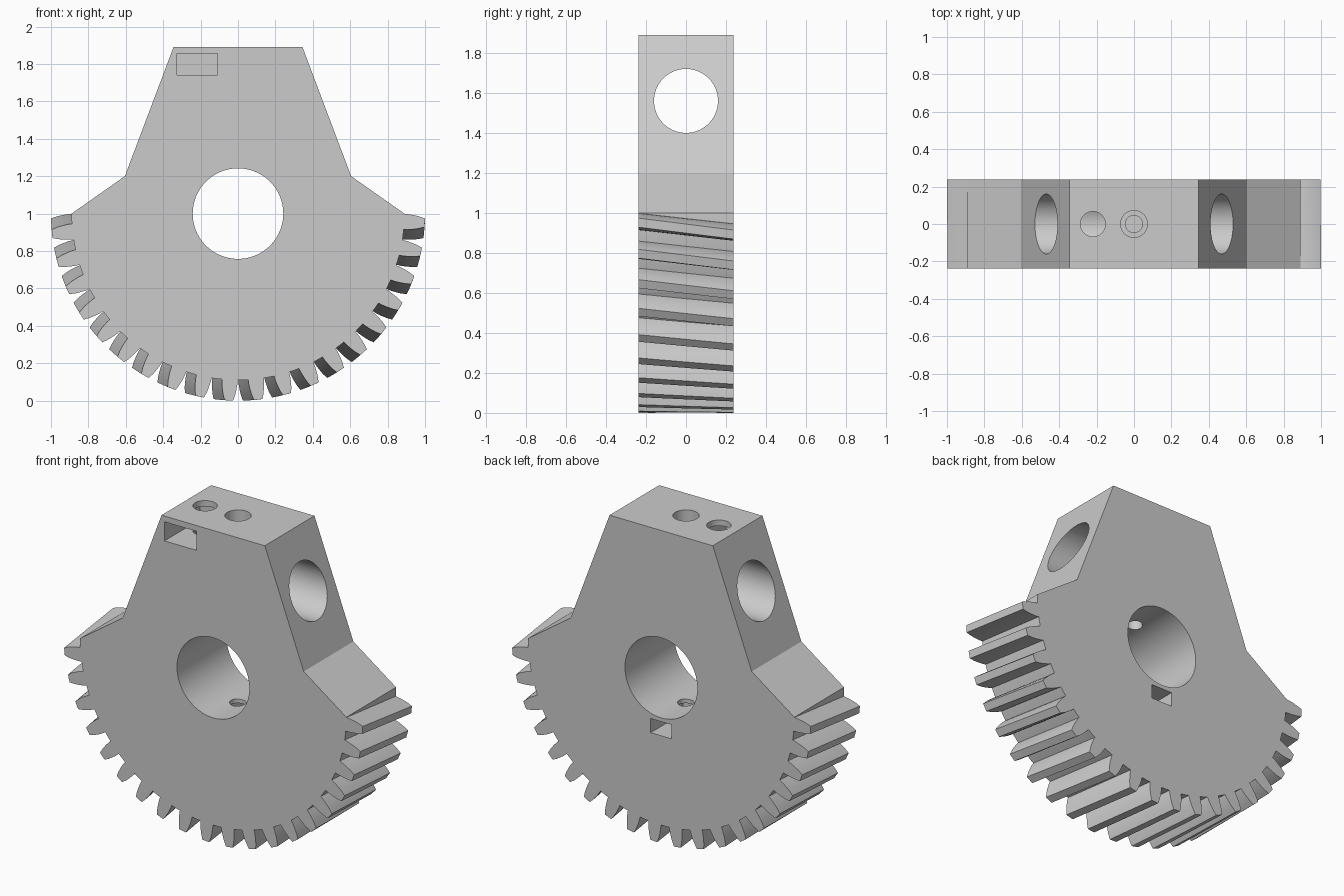
import bpy, bmesh, math
from mathutils import Matrix, Vector

if "Cube" in bpy.data.objects:
    bpy.data.objects.remove(bpy.data.objects["Cube"])

HALF = 0.237            # half thickness
AXIS_Z = 1.0            # gear axis height
ROOT = 0.89             # root radius
TWIST = math.radians(1.7)   # helix shift from mid plane to each face

gray = bpy.data.materials.new("plain gray")
gray.use_nodes = True
gray.diffuse_color = (0.6, 0.6, 0.6, 1)
gray.node_tree.nodes["Principled BSDF"].inputs["Base Color"].default_value = (0.6, 0.6, 0.6, 1)


def make_object(name, bm):
    bmesh.ops.recalc_face_normals(bm, faces=bm.faces[:])
    mesh = bpy.data.meshes.new(name)
    bm.to_mesh(mesh)
    bm.free()
    mesh.materials.append(gray)
    obj = bpy.data.objects.new(name, mesh)
    bpy.context.collection.objects.link(obj)
    return obj


def loft(bm, rings):
    """Skin closed rings of points and cap both ends."""
    rings = [[bm.verts.new(p) for p in ring] for ring in rings]
    n = len(rings[0])
    for a, b in zip(rings, rings[1:]):
        for i in range(n):
            j = (i + 1) % n
            bm.faces.new((a[i], a[j], b[j], b[i]))
    bm.faces.new(rings[0])
    bm.faces.new(rings[-1])


def polar(r, angle, y):
    """Point at an angle measured from straight down toward +x."""
    return Vector((r * math.sin(angle), y, AXIS_Z - r * math.cos(angle)))


def activate(obj):
    bpy.ops.object.select_all(action='DESELECT')
    obj.select_set(True)
    bpy.context.view_layer.objects.active = obj


def cut(target, cutter):
    cutter.hide_render = True
    mod = target.modifiers.new("cut", 'BOOLEAN')
    mod.operation = 'DIFFERENCE'
    mod.solver = 'EXACT'
    mod.object = cutter
    activate(target)
    bpy.ops.object.modifier_apply(modifier=mod.name)
    bpy.data.objects.remove(cutter)


def drill(target, start, end, radius, segments=48):
    start, end = Vector(start), Vector(end)
    axis = end - start
    bm = bmesh.new()
    turn = Vector((0, 0, 1)).rotation_difference(axis).to_matrix().to_4x4()
    bmesh.ops.create_cone(bm, cap_ends=True, segments=segments, radius1=radius,
                          radius2=radius, depth=axis.length,
                          matrix=Matrix.Translation((start + end) / 2) @ turn)
    cut(target, make_object("hole_cutter", bm))


def pocket(target, low, high):
    low, high = Vector(low), Vector(high)
    bm = bmesh.new()
    bmesh.ops.create_cube(bm, size=1, matrix=Matrix.Translation((low + high) / 2)
                          @ Matrix.Diagonal((high - low).to_4d()))
    cut(target, make_object("pocket_cutter", bm))


# Body plate: shouldered top on a half disc
def body_ring(y):
    top = [(0.89, 1.0), (0.605, 1.2), (0.345, 1.89)]
    ring = [Vector((x, y, z)) for x, z in top]
    ring += [Vector((-x, y, z)) for x, z in reversed(top)]
    steps = 100
    ring += [polar(ROOT, math.pi * (i / steps - 0.5), y) for i in range(1, steps)]
    return ring


bm = bmesh.new()
loft(bm, [body_ring(-HALF), body_ring(HALF)])
body = make_object("gear_body", bm)

# Main bore and crosswise bore
drill(body, (0, -1, AXIS_Z), (0, 1, AXIS_Z), 0.242, 96)
drill(body, (-1, 0, 1.56), (1, 0, 1.56), 0.16, 64)

# Nut pockets in the front and back faces
pocket(body, (-0.325, -0.5, 1.74), (-0.11, 0.1, 1.855))
pocket(body, (-0.07, -0.07, 0.65), (0.07, 0.5, 0.735))

# Set screw hole, and counterbored clamp screw hole down to the back pocket
drill(body, (-0.22, 0, 1.56), (-0.22, 0, 2.0), 0.067)
drill(body, (0, 0, 1.33), (0, 0, 2.0), 0.072)
drill(body, (0, 0, 0.70), (0, 0, 1.36), 0.046)

# Helical teeth around the lower half
flank = [(0.875, 2.75), (0.91, 2.6), (0.94, 2.3), (0.97, 1.9), (1.0, 1.3)]
bm = bmesh.new()
for i in range(20):
    centre = math.radians(9 * (i - 9.5))
    rings = []
    for s in range(5):
        t = s / 2 - 1
        mid = centre - TWIST * t
        ring = [polar(r, mid - math.radians(w), HALF * t) for r, w in flank]
        ring += [polar(r, mid + math.radians(w), HALF * t) for r, w in reversed(flank)]
        rings.append(ring)
    loft(bm, rings)
teeth = make_object("gear_teeth", bm)

for obj in (body, teeth):
    activate(obj)
    bpy.ops.object.shade_smooth_by_angle(angle=math.radians(25))
